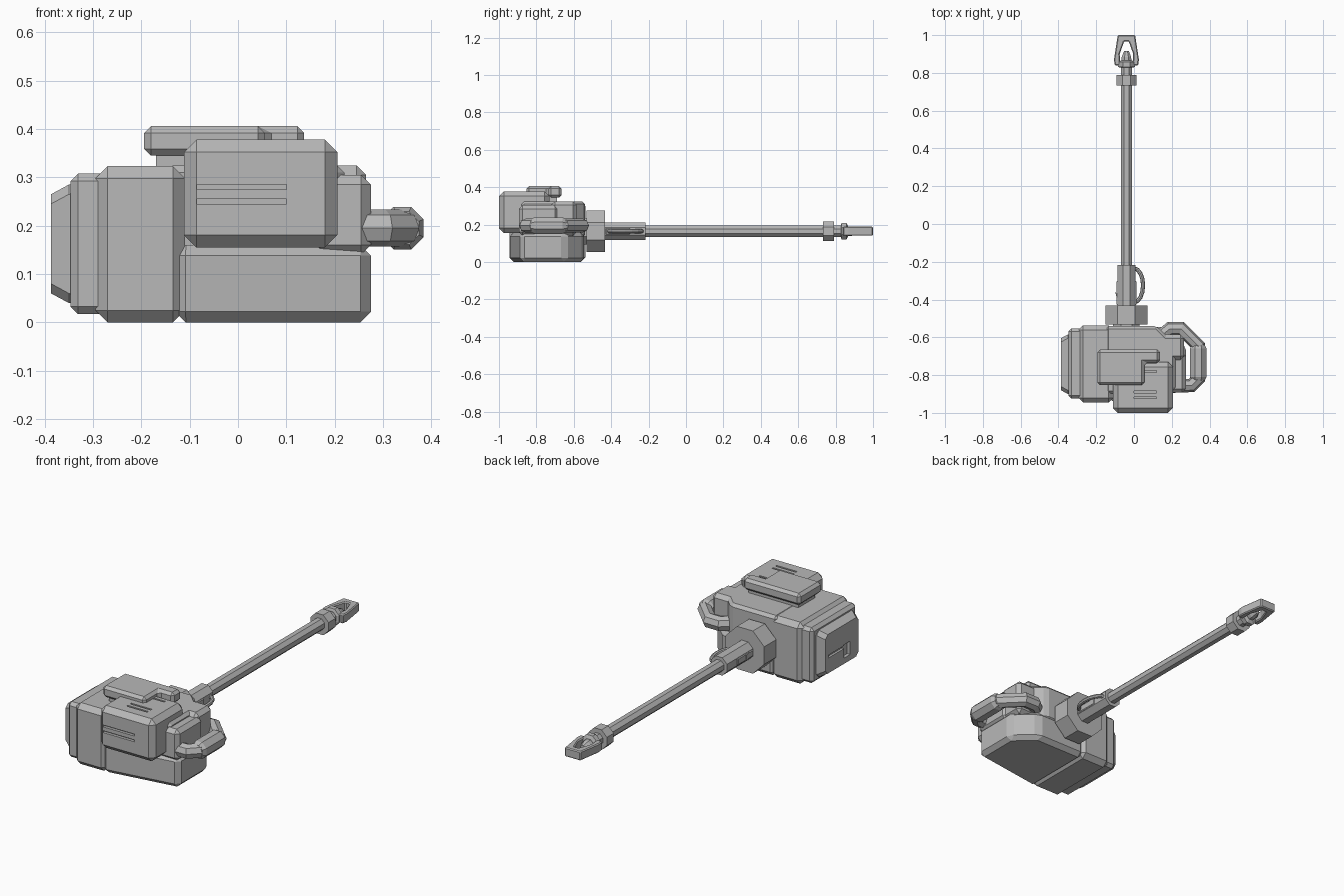
import bpy, bmesh, math
from mathutils import Vector

cube = bpy.data.objects.get("Cube")
if cube:
    bpy.data.objects.remove(cube, do_unlink=True)

grey = bpy.data.materials.new("plain grey")
grey.use_nodes = True
grey.diffuse_color = (0.48, 0.48, 0.48, 1)
grey.node_tree.nodes["Principled BSDF"].inputs["Base Color"].default_value = (0.48, 0.48, 0.48, 1)

AX, AZ = -0.04, 0.165  # axis of the long shaft


def finish(name, bm, bevel=0):
    """Turn a bmesh into a flat-shaded object with chamfered edges."""
    bmesh.ops.recalc_face_normals(bm, faces=bm.faces)
    if bevel:
        bmesh.ops.bevel(bm, geom=list(bm.edges), offset=bevel, segments=1,
                        profile=0.5, affect='EDGES', clamp_overlap=True)
    mesh = bpy.data.meshes.new(name)
    bm.to_mesh(mesh)
    bm.free()
    mesh.materials.append(grey)
    ob = bpy.data.objects.new(name, mesh)
    bpy.context.collection.objects.link(ob)
    return ob


def prism(name, outline, z0, z1, bevel=0):
    """Extrude an xy outline upward."""
    bm = bmesh.new()
    face = bm.faces.new([bm.verts.new((x, y, z0)) for x, y in outline])
    up = bmesh.ops.extrude_face_region(bm, geom=[face])["geom"]
    verts = [v for v in up if isinstance(v, bmesh.types.BMVert)]
    bmesh.ops.translate(bm, verts=verts, vec=(0, 0, z1 - z0))
    return finish(name, bm, bevel)


def box(name, xs, ys, zs, bevel=0):
    outline = [(xs[0], ys[0]), (xs[1], ys[0]), (xs[1], ys[1]), (xs[0], ys[1])]
    return prism(name, outline, zs[0], zs[1], bevel)


def turned(name, profile, x=AX, z=AZ, sides=8):
    """Flat-sided turned part along y from (y, half width) pairs."""
    bm = bmesh.new()
    rings = []
    for y, w in profile:
        r = w / math.cos(math.pi / sides)
        angles = [(i + 0.5) * math.tau / sides for i in range(sides)]
        rings.append([bm.verts.new((x + r * math.cos(a), y, z + r * math.sin(a))) for a in angles])
    for a, b in zip(rings, rings[1:]):
        for i in range(sides):
            j = (i + 1) % sides
            bm.faces.new((a[i], a[j], b[j], b[i]))
    bm.faces.new(rings[0])
    bm.faces.new(rings[-1])
    return finish(name, bm)


def tube(name, path, radius):
    """Eight-sided bent tube through the path points."""
    curve = bpy.data.curves.new(name, 'CURVE')
    curve.dimensions = '3D'
    curve.bevel_depth = radius
    curve.bevel_resolution = 2
    curve.use_fill_caps = True
    line = curve.splines.new('POLY')
    line.points.add(len(path) - 1)
    for point, co in zip(line.points, path):
        point.co = (*co, 1)
    line.use_smooth = False
    curve.materials.append(grey)
    ob = bpy.data.objects.new(name, curve)
    bpy.context.collection.objects.link(ob)
    return ob


def cut(target, boxes):
    """Carve box-shaped slots out of a part."""
    for dims in boxes:
        cutter = box("slot_cutter", *dims)
        cutter.hide_render = True
        mod = target.modifiers.new("slot", 'BOOLEAN')
        mod.operation = 'DIFFERENCE'
        mod.solver = 'EXACT'
        mod.object = cutter
        bpy.context.view_layer.objects.active = target
        bpy.ops.object.modifier_apply(modifier=mod.name)
        bpy.data.objects.remove(cutter, do_unlink=True)


# Housing: raked front, chamfered rear corner
prism("housing_lower", [(-0.13, -0.945), (0.275, -0.885), (0.275, -0.645),
                        (0.165, -0.545), (-0.13, -0.545)], 0, 0.16, 0.022)
prism("housing_upper", [(-0.15, -0.9), (0.22, -0.88), (0.22, -0.64),
                        (0.12, -0.54), (-0.15, -0.54)], 0.13, 0.325, 0.015)
box("housing_side_section", (-0.295, -0.11), (-0.945, -0.537), (0, 0.323), 0.025)
box("handle_mount_front", (0.15, 0.275), (-0.893, -0.68), (0.14, 0.305), 0.02)
box("handle_mount_rear", (0.12, 0.265), (-0.72, -0.585), (0.14, 0.325), 0.02)

# Stepped end cover
box("end_flange", (-0.347, -0.27), (-0.925, -0.553), (0.017, 0.308), 0.016)
bm = bmesh.new()
rings = []
for x, inset in ((-0.33, 0), (-0.35, 0), (-0.387, 0.02)):
    y0, y1, z0, z1 = -0.9 + inset, -0.585 - inset, 0.04 + inset, 0.285 - inset
    c = 0.02
    rings.append([bm.verts.new((x, y, z)) for y, z in (
        (y0 + c, z0), (y1 - c, z0), (y1, z0 + c), (y1, z1 - c),
        (y1 - c, z1), (y0 + c, z1), (y0, z1 - c), (y0, z0 + c))])
for a, b in zip(rings, rings[1:]):
    for i in range(8):
        bm.faces.new((a[i], a[i - 1], b[i - 1], b[i]))
bm.faces.new(rings[0])
bm.faces.new(rings[-1])
end_cap = finish("end_cap", bm)
cut(end_cap, [((-0.42, -0.37), (-0.81, -0.76), (0.09, 0.16)),
              ((-0.42, -0.375), (-0.78, -0.63), (0.14, 0.155))])

# Front module with vent slots
module = box("front_module", (-0.112, 0.206), (-1, -0.73), (0.155, 0.378), 0.026)
slots = [((-0.085, 0.1), (-1.05, -0.985), (z - 0.005, z + 0.005)) for z in (0.28, 0.25)]
slots += [((0.0, 0.12), (y - 0.005, y + 0.005), (0.365, 0.45)) for y in (-0.78, -0.89, -0.92)]
cut(module, slots)

# Raised top cover, stepped around the module
prism("top_cover", [(-0.194, -0.853), (0.055, -0.853), (0.055, -0.735),
                    (0.137, -0.735), (0.137, -0.665), (-0.194, -0.665)], 0.345, 0.406, 0.014)
box("top_cover_neck", (-0.17, 0.12), (-0.83, -0.69), (0.31, 0.36))

# Side handle with thicker grip
HZ = 0.195
tube("side_handle", [(0.16, -0.63, HZ), (0.165, -0.575, HZ), (0.19, -0.555, HZ),
                     (0.25, -0.555, HZ), (0.34, -0.645, HZ), (0.34, -0.82, HZ),
                     (0.305, -0.855, HZ), (0.18, -0.855, HZ)], 0.038)
turned("handle_grip", [(-0.83, 0.034), (-0.81, 0.044), (-0.66, 0.044), (-0.64, 0.034)], 0.34, HZ)

# Shaft, collars and sleeve
turned("shaft_neck", [(-0.56, 0.07), (-0.52, 0.07)])
turned("shaft_collar", [(-0.532, 0.112), (-0.432, 0.112)])
turned("shaft_sleeve", [(-0.44, 0.047), (-0.216, 0.047)])
for side in (-1, 1):
    x = AX + side * 0.04
    box("sleeve_rib", (x - 0.012, x + 0.012), (-0.43, -0.3), (AZ - 0.018, AZ + 0.018), 0.004)
turned("shaft", [(-0.3, 0.03), (0.84, 0.03)])
turned("tip_collar", [(0.733, 0.053), (0.79, 0.053)])

# Small guard loop beside the sleeve
loop = []
for i in range(9):
    t = math.pi * i / 8
    loop.append((0.0 + 0.048 * math.sin(t), -0.325 - 0.09 * math.cos(t), AZ))
tube("guard_loop", loop, 0.011)
prism("guard_spur", [(-0.08, -0.43), (-0.1, -0.36), (-0.08, -0.375)], AZ - 0.015, AZ + 0.015)

# Forked tip
turned("tip_ring", [(0.828, 0.034), (0.832, 0.045), (0.858, 0.045), (0.865, 0.03)])
turned("tip_core", [(0.85, 0.027), (0.885, 0.025), (0.915, 0.013)])
half = [(0.012, 0.967), (0.036, 0.9), (0.032, 0.84), (0.062, 0.84), (0.066, 0.87), (0.046, 1.0)]
fork = [(AX + x, y) for x, y in half] + [(AX - x, y) for x, y in reversed(half)]
prism("fork_tip", fork, AZ - 0.024, AZ + 0.024, 0.005)
